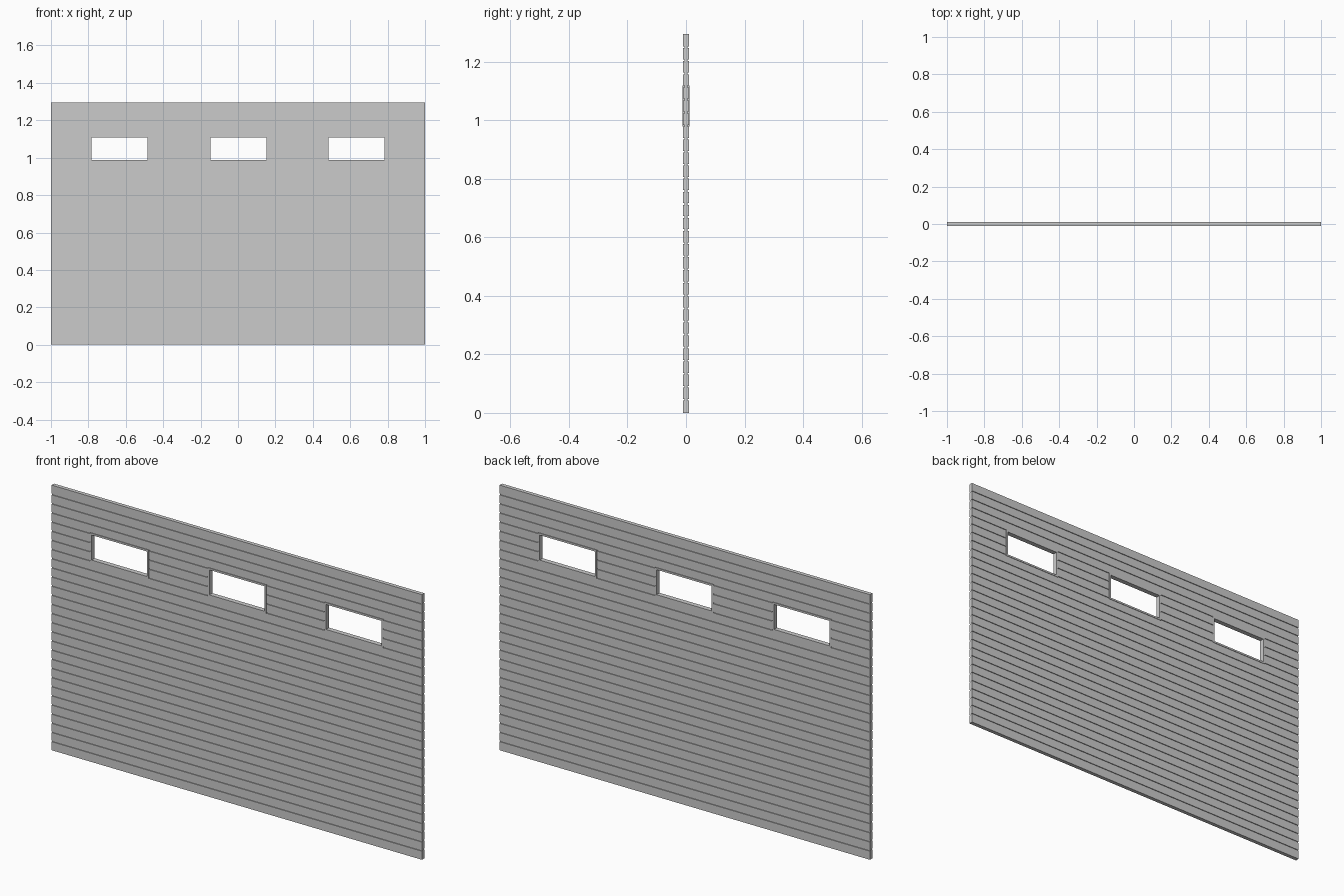
import bpy, bmesh

if "Cube" in bpy.data.objects:
    bpy.data.objects.remove(bpy.data.objects["Cube"])

W, H, N = 2.0, 1.294, 29          # width, height, number of boards
T, GD, GW = 0.0095, 0.004, 0.003  # half thickness, groove depth, groove half width
PITCH = H / N
WINDOWS = (-0.633, 0.0025, 0.633)
WX, WZ0, WZ1 = 0.158, 0.978, 1.118   # frame outer half width, bottom, top
BORDER, FRAME_T = 0.009, 0.0118


def new_object(name, bm):
    bmesh.ops.recalc_face_normals(bm, faces=bm.faces)
    me = bpy.data.meshes.new(name)
    bm.to_mesh(me)
    bm.free()
    ob = bpy.data.objects.new(name, me)
    bpy.context.collection.objects.link(ob)
    return ob


def extrude_loop(bm, pts, vec):
    face = bm.faces.new([bm.verts.new(p) for p in pts])
    ext = bmesh.ops.extrude_face_region(bm, geom=[face], use_keep_orig=True)
    bmesh.ops.translate(bm, vec=vec, verts=[g for g in ext["geom"] if isinstance(g, bmesh.types.BMVert)])


def box(name, x0, x1, y, z0, z1):
    bm = bmesh.new()
    extrude_loop(bm, [(x0, -y, z0), (x1, -y, z0), (x1, -y, z1), (x0, -y, z1)], (0, 2 * y, 0))
    return new_object(name, bm)


def cut(target, cutter):
    mod = target.modifiers.new("opening", 'BOOLEAN')
    mod.operation = 'DIFFERENCE'
    mod.solver = 'EXACT'
    mod.object = cutter
    cutter.hide_render = True
    cutter.hide_set(True)


# Grooved board wall: one profile with grooves on both faces, extruded along x
side = [(T, 0)]
for i in range(1, N):
    z = i * PITCH
    side += [(T, z - GW), (T - GD, z - GW), (T - GD, z + GW), (T, z + GW)]
side.append((T, H))
profile = side + [(-y, z) for y, z in reversed(side)]
bm = bmesh.new()
extrude_loop(bm, [(-W / 2, y, z) for y, z in profile], (W, 0, 0))
wall = new_object("board_wall", bm)

# Window openings and their slim frames
for i, cx in enumerate(WINDOWS):
    opening = box(f"opening_cutter_{i}", cx - WX + 0.002, cx + WX - 0.002, 0.1, WZ0 + 0.002, WZ1 - 0.002)
    cut(wall, opening)
    bm = bmesh.new()
    rings = []
    for inset in (0, BORDER):
        for y in (-FRAME_T, FRAME_T):
            x, a, b = WX - inset, WZ0 + inset, WZ1 - inset
            rings.append([bm.verts.new((cx + sx * x, y, z))
                          for sx, z in ((-1, a), (1, a), (1, b), (-1, b))])
    of, ob, inf, inb = rings
    for p, q in ((of, ob), (ob, inb), (inb, inf), (inf, of)):
        for k in range(4):
            n = (k + 1) % 4
            bm.faces.new((p[k], p[n], q[n], q[k]))
    new_object(f"window_frame_{i}", bm)
